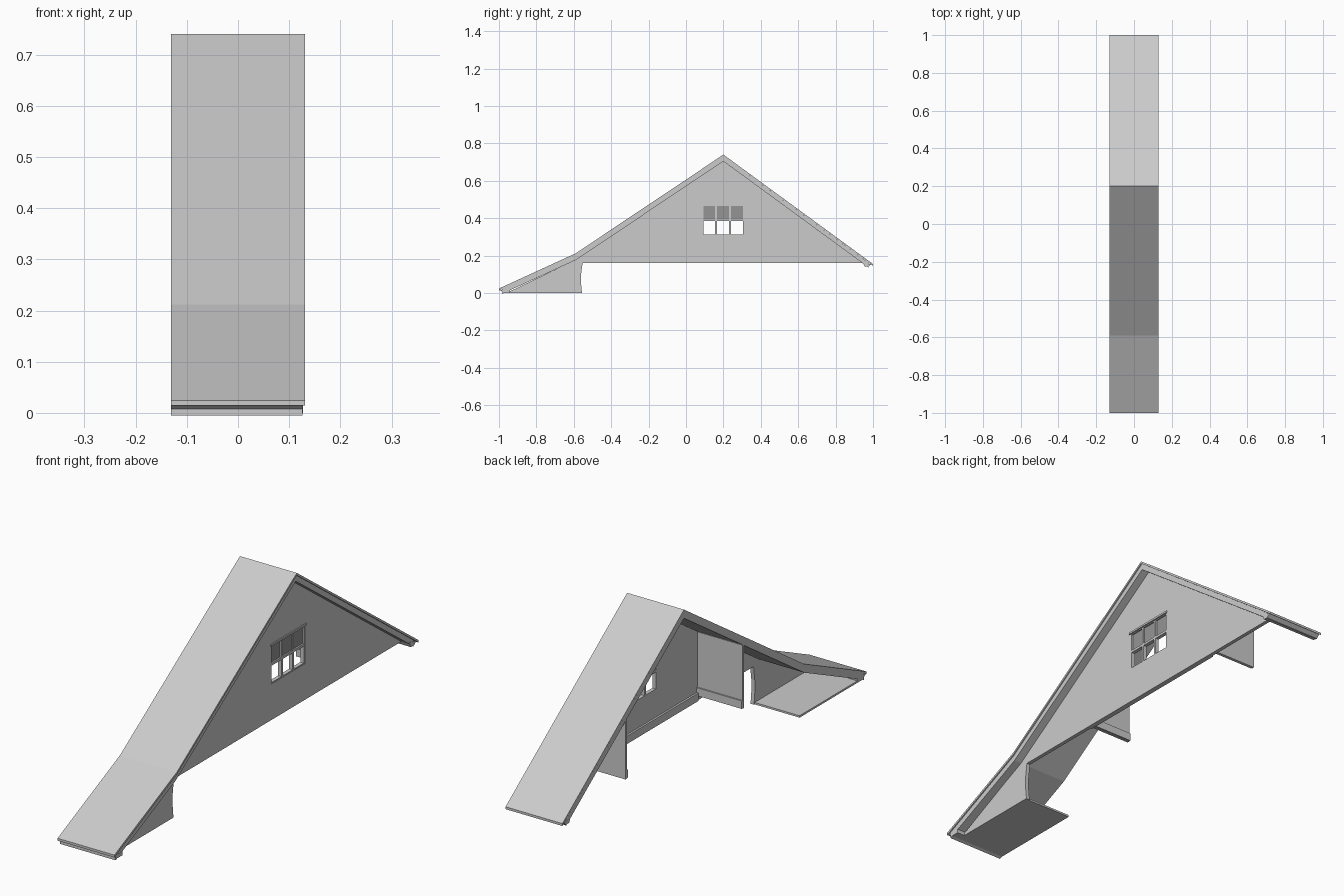
import bpy
from mathutils import Matrix

cube = bpy.data.objects.get("Cube")
if cube:
    bpy.data.objects.remove(cube, do_unlink=True)


def material(name, value):
    m = bpy.data.materials.new(name)
    m.use_nodes = True
    col = (value, value, value, 1)
    m.diffuse_color = col
    m.node_tree.nodes["Principled BSDF"].inputs["Base Color"].default_value = col
    return m


GREY = material("light grey", 0.6)
DARK = material("blind grey", 0.3)


def prism(name, outlines, x0, x1, mat=GREY):
    """Extrude (y, z) outlines from x0 to x1; inner outlines become holes."""
    cu = bpy.data.curves.new(name, "CURVE")
    cu.dimensions = "2D"
    cu.fill_mode = "BOTH"
    cu.extrude = (x1 - x0) / 2
    for pts in outlines:
        sp = cu.splines.new("POLY")
        sp.points.add(len(pts) - 1)
        for p, (y, z) in zip(sp.points, pts):
            p.co = (y, z, 0, 1)
        sp.use_cyclic_u = True
    tmp = bpy.data.objects.new(name + "_outline", cu)
    mesh = bpy.data.meshes.new_from_object(tmp)
    bpy.data.objects.remove(tmp)
    bpy.data.curves.remove(cu)
    mid = (x0 + x1) / 2
    mesh.transform(Matrix(((0, 0, 1, mid), (1, 0, 0, 0), (0, 1, 0, 0), (0, 0, 0, 1))))
    mesh.materials.clear()
    mesh.materials.append(mat)
    for f in mesh.polygons:
        f.use_smooth = False
    ob = bpy.data.objects.new(name, mesh)
    bpy.context.scene.collection.objects.link(ob)
    return ob


def rect(y0, y1, z0, z1):
    return [(y0, z0), (y1, z0), (y1, z1), (y0, z1)]


def drop(pts, d):
    return [(y, z - d) for y, z in pts]


def band(pts, top, bottom):
    return drop(pts, top) + drop(pts, bottom)[::-1]


# Roof: thin covering over a deeper board layer
ridge = (0.2, 0.74)
knee = (-0.59, 0.212)
slope = [(-1, 0.024), knee, ridge, (1, 0.155)]
prism("roof_covering", [band(slope, 0, 0.01)], -0.131, 0.131)
inner = [(-0.985, 0.031), knee, ridge, (0.975, 0.173)]
prism("roof_boards", [band(inner, 0.01, 0.036)], -0.131, 0.126)

# Eaves
prism("front_eave", [[(-0.995, 0.016), (-0.975, 0), (-0.94, 0), (-0.94, 0.016)]], -0.131, 0.127)
prism("back_eave", [[(0.945, 0.165), (0.955, 0.142), (0.975, 0.14), (0.99, 0.153)]], -0.131, 0.127)

# Gable wall with the window opening
wall = [(-0.96, 0), (-0.556, 0), (-0.561, 0.05), (-0.561, 0.1), (-0.553, 0.16),
        (0.95, 0.16), (0.2, 0.705), (-0.59, 0.178)]
window = rect(0.087, 0.31, 0.31, 0.475)
prism("gable_wall", [wall, window], 0.076, 0.092)
prism("wall_skirting", [rect(-0.18, 0.57, 0.162, 0.195)], 0.068, 0.076)

# Window: frame with three lights, blinds over the upper half
lights = [(0.093, 0.156), (0.166, 0.231), (0.241, 0.304)]
holes = [rect(a, b, z0, z1) for a, b in lights for z0, z1 in ((0.314, 0.384), (0.394, 0.466))]
prism("window_frame", [window] + holes, 0.074, 0.09)
prism("window_head", [rect(0.082, 0.315, 0.469, 0.477)], 0.072, 0.096)
for i, (a, b) in enumerate(lights):
    prism(f"window_blind_{i + 1}", [rect(a, b, 0.392, 0.468)], 0.079, 0.084, DARK)

# Knee walls inside the roof, each with a skirting on the room side
for name, y, top, side in (("front", -0.19, 0.445, 1), ("back", 0.58, 0.43, -1)):
    prism(name + "_knee_wall", [rect(y - 0.005, y + 0.005, 0.18, top)], -0.131, 0.078)
    near, far = sorted((y, y + side * 0.011))
    prism(name + "_knee_skirting", [rect(near, far, 0.182, 0.215)], -0.131, 0.076)

# Low soffit closing the underside of the front skirt
prism("front_soffit", [rect(-0.96, -0.56, 0, 0.008)], -0.131, 0.092)
